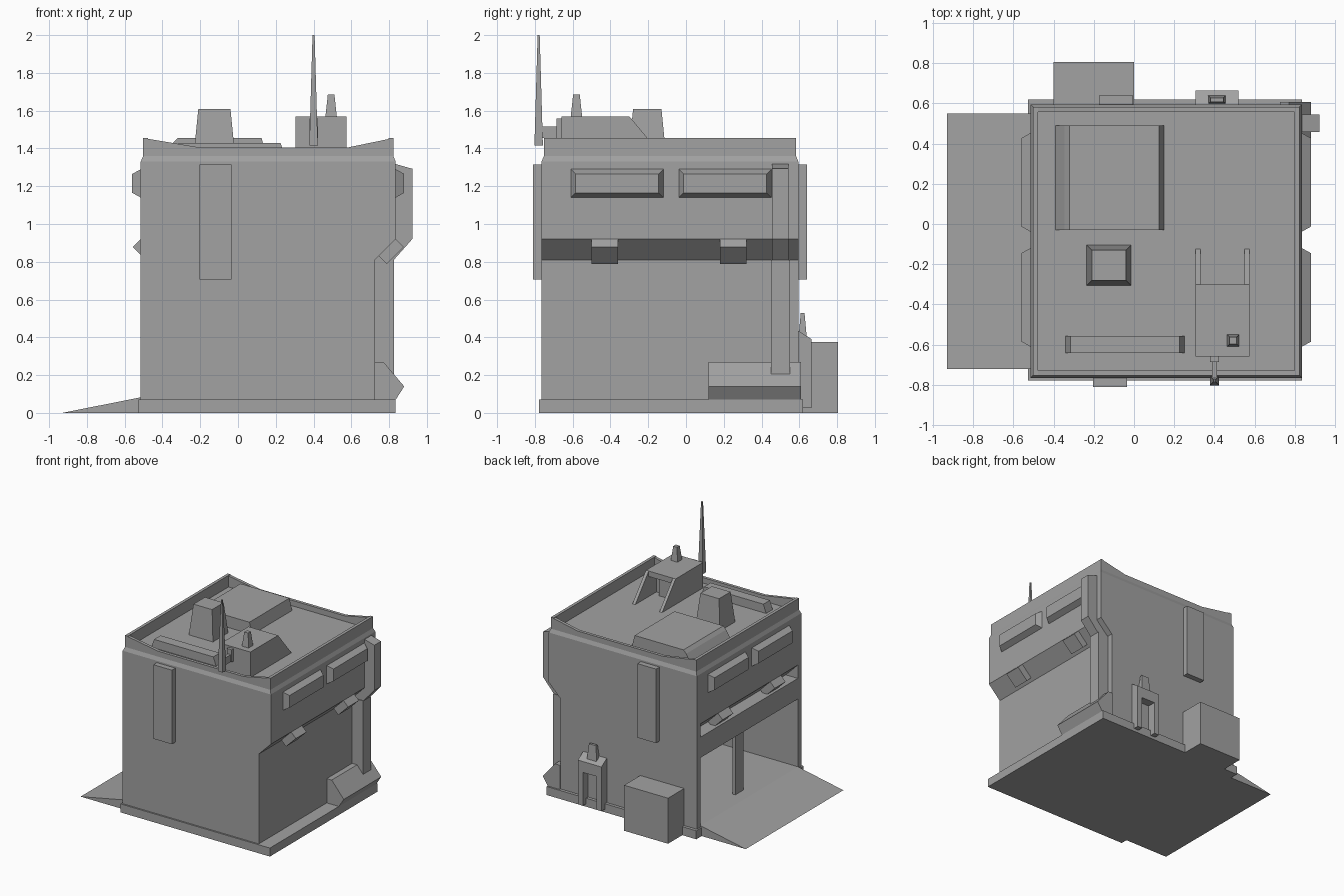
import bpy
import bmesh

default_cube = bpy.data.objects.get("Cube")
if default_cube:
    bpy.data.objects.remove(default_cube)

grey = bpy.data.materials.new("plain_grey")
grey.use_nodes = True
shade = (0.36, 0.36, 0.36, 1)
grey.diffuse_color = shade
grey.node_tree.nodes["Principled BSDF"].inputs["Base Color"].default_value = shade


def loft(name, start, end):
    """Closed solid between two matching outlines."""
    bm = bmesh.new()
    first = [bm.verts.new(point) for point in start]
    last = [bm.verts.new(point) for point in end]
    bm.faces.new(first)
    bm.faces.new(reversed(last))
    for i in range(len(first)):
        bm.faces.new((first[i - 1], last[i - 1], last[i], first[i]))
    bmesh.ops.recalc_face_normals(bm, faces=bm.faces)
    mesh = bpy.data.meshes.new(name)
    bm.to_mesh(mesh)
    bm.free()
    mesh.materials.append(grey)
    bpy.context.collection.objects.link(bpy.data.objects.new(name, mesh))


def corners(across, along, inset=0):
    """Rectangle from two spans, shrunk on every side by the inset."""
    (left, right), (low, high) = across, along
    left, right, low, high = left + inset, right - inset, low + inset, high - inset
    return [(left, low), (right, low), (right, high), (left, high)]


def block(name, x_span, y_span, z_span, inset=0):
    """Upright block whose top is smaller than its foot by the inset."""
    bottom, top = z_span
    loft(name, [(x, y, bottom) for x, y in corners(x_span, y_span)],
         [(x, y, top) for x, y in corners(x_span, y_span, inset)])


def extrude_y(name, profile, y_span):
    """Profile in x and z, drawn out along y."""
    loft(name, *([(x, y, z) for x, z in profile] for y in y_span))


def extrude_x(name, profile, x_span):
    """Profile in y and z, drawn out along x."""
    loft(name, *([(x, y, z) for y, z in profile] for x in x_span))


def around(centre, width):
    return centre - width / 2, centre + width / 2


def after(start, length):
    return start, start + length


# Main planes of the building
left, right, front, back = -0.515, 0.835, -0.765, 0.595
skirt, ledge, cornice, deck, rim = 0.07, 0.81, 1.33, 1.36, 1.455
overhang = 0.11
wall = 0.045
trim = 0.025
eave = ledge + overhang
low_right = right - overhang
inside = (front + wall, back - wall)
centre_x = (left + right) / 2


def same(x):
    return x


def mirrored(x):
    return 2 * centre_x - x


sides = {"right": same, "left": mirrored}

# Foundation, entry ramp and floor
lip = trim / 2
block("foundation", (left - lip, right), (front - lip, back + trim), (0, skirt))
sill = skirt + lip
extrude_y("entry_ramp", [(-0.93, 0), (left, 0), (left, sill)], inside)
block("interior_floor", (left, low_right - wall), inside, (skirt - lip, sill))

# Front and back walls step out on the right under the upper storey
upper_right = [(low_right, ledge), (right, eave), (right, cornice)]
end_wall = [(left, skirt), (low_right, skirt), *upper_right, (left, cornice)]
extrude_y("front_wall", end_wall, (front, inside[0]))
extrude_y("back_wall", end_wall, (inside[1], back))
block("right_wall", (low_right - wall, low_right), inside, (skirt, ledge))

# Upper storey, sloping underneath on both sides, and the lintel over the entry
recess = left + overhang
upper_left = [(left, cornice), (left, eave), (recess, ledge)]
extrude_y("upper_storey", upper_right + upper_left, inside)
lintel = 0.64
block("entry_lintel", (left, recess), inside, (lintel, ledge))
block("interior_pillar", around(recess, trim), around(-0.1, overhang), (sill, lintel))

# Cornice and parapet: level at the sides, dipped at the front and back
block("cornice", (left, right), (front, back), (cornice, deck), lip)
x_rim = (left + lip, right - lip)
y_rim = (front + lip, back - lip)
height = (deck, rim)
dip = deck + wall
dipped = [(x_rim[0], deck), (x_rim[1], deck), (x_rim[1], rim),
          (0.58, dip), (-0.2, dip), (x_rim[0], rim)]
block("left_parapet", after(x_rim[0], trim), y_rim, height)
block("right_parapet", after(x_rim[1], -trim), y_rim, height)
extrude_y("front_parapet", dipped, after(y_rim[0], trim))
extrude_y("back_parapet", dipped, after(y_rim[1], -trim))

# Bevelled windows and tilted vents repeat on both sides
window_z = around(1.215, 0.15)
vent_half = wall / 2
for side, place in sides.items():
    for end, window_y, vent_y in (("front", -0.365, -0.43), ("back", 0.207, 0.25)):
        window = around(window_y, 0.49)
        loft(f"{side}_{end}_window",
             [(place(right), y, z) for y, z in corners(window, window_z)],
             [(place(right + wall), y, z) for y, z in corners(window, window_z, trim)])
        tilted = [(right - trim - u * wall + v * vent_half,
                   ledge + wall - u * wall - v * vent_half)
                  for u, v in corners((-1, 1), (-1, 1))]
        extrude_y(f"{side}_{end}_vent", [(place(x), z) for x, z in tilted],
                  around(vent_y, 0.14))

# Duct climbing the right wall, with a housing at its foot
duct = 0.1
duct_y = around(0.5, duct)
block("lower_duct", after(low_right, duct), duct_y, (0.2, ledge))
duct_top = cornice - lip
extrude_y("upper_duct",
          [(low_right, ledge), (low_right + duct, ledge), (right + duct - lip, eave),
           (right + duct - lip, duct_top - trim), (right, duct_top), (right, eave)],
          around(0.5, duct - lip))
extrude_y("duct_housing",
          [(low_right, skirt), (right, skirt), (right + wall, 2 * skirt),
           (low_right + wall, 0.27), (low_right, 0.27)], (0.12, back + lip))

# Tall wall panels
panel = 0.17
panel_z = around(1.01, 0.61)
block("front_panel", around(-0.12, panel), (front - wall, front), panel_z)
block("back_panel", around(-0.09, panel), (back, back + wall), panel_z)

# Back utility box, and a framed niche carrying a small stack
block("utility_box", (-0.4, 0), after(back, 0.21), (0, 0.375))
frame = (0.305, 0.52)
frame_y = (back, back + skirt)
frame_z = 0.3
block("right_frame_post", after(frame[0], wall), frame_y, (trim, frame_z))
block("left_frame_post", after(frame[1], -wall), frame_y, (trim, frame_z))
cap = frame_z + 2 * wall
extrude_x("frame_top", [(frame_y[0], frame_z), (frame_y[1], frame_z),
                        (frame_y[1], cap), (frame_y[0], cap + wall)], frame)
block("frame_stack", around(sum(frame) / 2, 2 * wall), after(back, wall),
      (cap, 0.53), lip)

# Roof blocks
hatch = (-0.39, 0.15)
extrude_y("roof_hatch",
          [(hatch[0], deck), (hatch[1], deck), (hatch[1] - trim, rim),
           (hatch[0] + skirt, rim), (hatch[0] + wall, rim - trim)], (-0.03, 0.49))
bench = (-0.34, 0.25)
bench_top = rim - trim
extrude_y("roof_bench",
          [(bench[0], deck), (bench[1], deck), (bench[1] - trim, bench_top),
           (bench[0] + trim, bench_top)], around(-0.6, 0.085))
block("chimney", around(-0.125, 0.22), around(-0.205, 0.2), (deck, 1.61), trim)

# Roof hut, open at the back between sloping braces
hut = (0.305, 0.575)
hut_front, hut_door, hut_back = -0.66, -0.4, -0.3
hut_top = 1.57
block("roof_hut", hut, (hut_front, hut_door), (deck, hut_top))
block("hut_roof", hut, (hut_door, hut_back), (hut_top - wall, hut_top))
block("hut_door", around(sum(hut) / 2, overhang), after(hut_door, wall),
      (deck, hut_top - wall))
brace = [(hut_door, deck), (-0.125, deck), (hut_back, hut_top), (hut_door, hut_top)]
extrude_x("right_brace", brace, after(hut[0], trim))
extrude_x("left_brace", brace, after(hut[1], -trim))
block("hut_stack", around(0.493, 0.06), around(-0.58, 0.06), (hut_top, 1.685), lip)

# Mast on its bracket
mast_x, mast_y = 0.4, -0.78
block("bracket_plate", around(mast_x, wall), after(hut_front, -trim), (rim, hut_top - lip))
block("bracket_arm", around(mast_x, trim), (mast_y, hut_front), after(rim, 0.06))
block("mast", around(mast_x, wall), around(mast_y, wall), (1.415, 2), 0.017)
